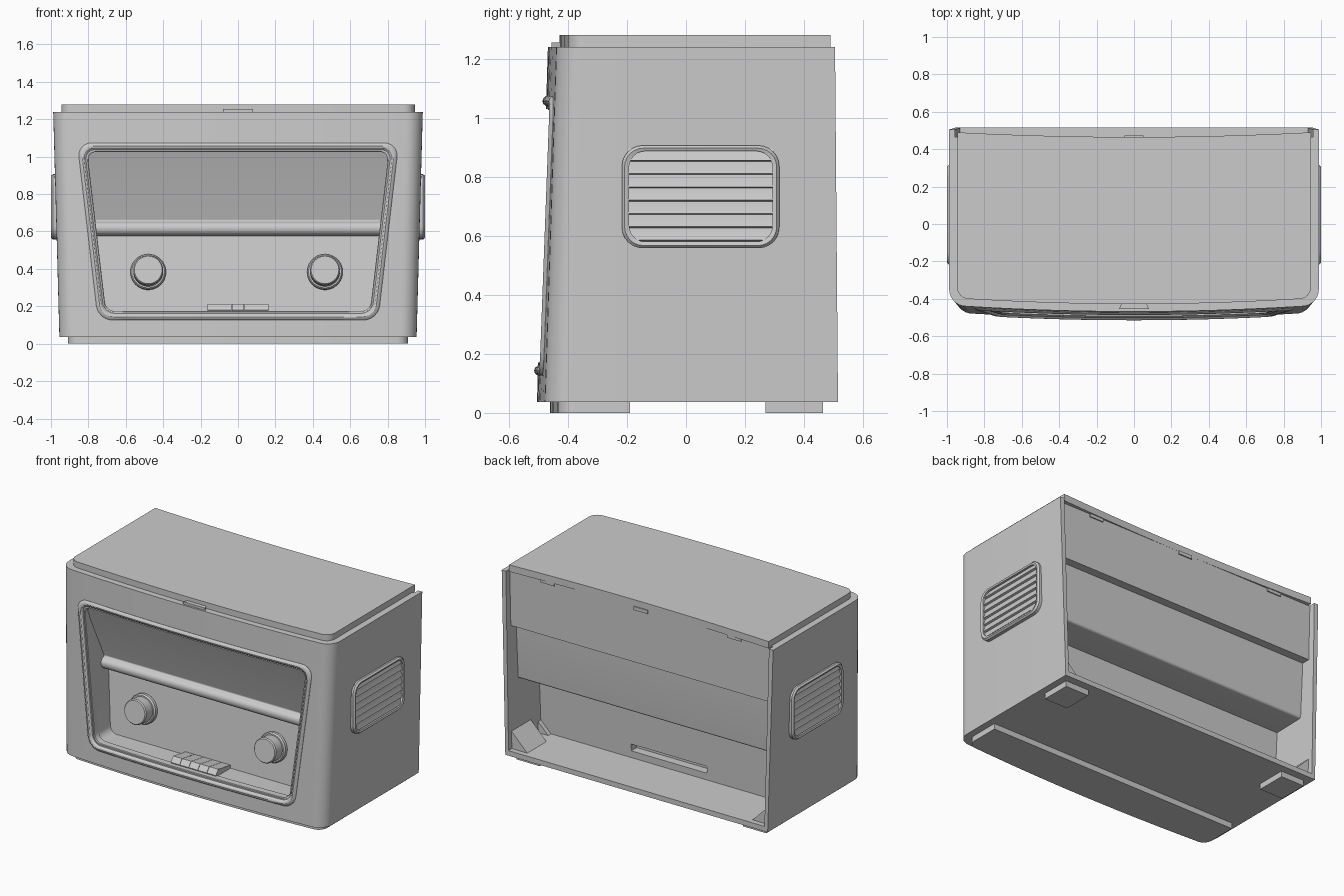
import bpy, bmesh
from math import sin, cos, pi, radians
from mathutils import Vector, Matrix

if "Cube" in bpy.data.objects:
    bpy.data.objects.remove(bpy.data.objects["Cube"])


def smooth(ob):
    bpy.ops.object.select_all(action='DESELECT')
    ob.select_set(True)
    bpy.context.view_layer.objects.active = ob
    bpy.ops.object.shade_smooth_by_angle(angle=radians(32))


def loft(name, rings, wrap=False):
    """Skin a list of equal point rings; cap the ends or wrap round."""
    bm = bmesh.new()
    vs = [[bm.verts.new(p) for p in r] for r in rings]
    n = len(rings[0])
    pairs = list(zip(vs, vs[1:])) + ([(vs[-1], vs[0])] if wrap else [])
    for a, b in pairs:
        for i in range(n):
            j = (i + 1) % n
            bm.faces.new((a[i], a[j], b[j], b[i]))
    if not wrap:
        bm.faces.new(vs[0])
        bm.faces.new(vs[-1])
    bmesh.ops.recalc_face_normals(bm, faces=bm.faces)
    me = bpy.data.meshes.new(name)
    bm.to_mesh(me)
    bm.free()
    ob = bpy.data.objects.new(name, me)
    bpy.context.collection.objects.link(ob)
    smooth(ob)
    return ob


def round_poly(pts, radii, n=6, sub=1):
    """Round polygon corners with arcs; sub splits the straight edges."""
    out = []
    k = len(pts)
    for i in range(k):
        p, a, b = (Vector(pts[j % k]) for j in (i, i - 1, i + 1))
        r = radii[i] if isinstance(radii, (list, tuple)) else radii
        arc = [p]
        if r > 0:
            s, e = p + (a - p).normalized() * r, p + (b - p).normalized() * r
            arc = []
            for t in [q / n for q in range(n + 1)]:
                c0, c1, c2 = (1 - t) ** 2, 1.414 * t * (1 - t), t * t
                arc.append((s * c0 + p * c1 + e * c2) / (c0 + c1 + c2))
        if out:
            q = out[-1]
            out += [q.lerp(arc[0], m / sub) for m in range(1, sub)]
        out += arc
    q = out[-1]
    return out + [q.lerp(out[0], m / sub) for m in range(1, sub)]


def prism_x(name, pts, x0, x1, taper=0):
    """Extrude a (y, z) profile along x, optionally widening with height."""
    return loft(name, [[(x * (1 + taper * z), y, z) for y, z in pts] for x in (x0, x1)])


def box(name, x0, x1, y0, y1, z0, z1):
    return prism_x(name, [(y0, z0), (y1, z0), (y1, z1), (y0, z1)], x0, x1)


def cut(ob, cutter):
    m = ob.modifiers.new("cut", 'BOOLEAN')
    m.operation, m.solver, m.object = 'DIFFERENCE', 'EXACT', cutter
    bpy.context.view_layer.objects.active = ob
    bpy.ops.object.modifier_apply(modifier=m.name)
    bpy.data.objects.remove(cutter)


def front_y(x, z):
    return -.505 + .037 * (z - .04) / 1.2 + .035 * x * x


def plan(w, yf, yb, z, r=.09, dip=0):
    """Cabinet outline at height z: bowed front, round front corners."""
    half = []
    for i in range(9):                       # bowed front, centre to corner
        x = (w - r) * i / 8
        half.append((x, yf + .035 * x * x))
    y0 = half[-1][1]
    for i in range(1, 9):                    # corner arc
        a = pi / 2 * i / 8
        half.append((w - r + r * sin(a), y0 + r * (1 - cos(a))))
    for i in range(6):                       # back edge
        x = w * (1 - i / 5)
        half.append((x, yb - dip * (1 - (x / w) ** 2)))
    left = [(-x, y) for x, y in reversed(half[1:-1])]
    return [(x, y, z) for x, y in half + left]


def trap(i, r, sub=1):
    """Front opening outline (x, z) inset by i."""
    hb, ht, z0, z1 = .745 - .89 * i, .855 - 1.117 * i, .13 + i, 1.07 - i
    return round_poly([(-hb, z0), (hb, z0), (ht, z1), (-ht, z1)], r, 6, sub)


# Cabinet body with front recess and open back
body = loft("cabinet", [plan(.955, -.505, .515, .037), plan(.988, -.468, .505, 1.24)])
hole = trap(.04, .045)
cut(body, loft("front_cutter", [[(x, y, z) for x, z in hole] for y in (-.7, -.2)]))
back = round_poly([(.6, .07), (.6, 1.3), (.465, 1.3), (.465, .87), (.41, .87),
                   (.40, .5), (.185, .495), (.175, .07)], [0, 0, 0, 0, 0, .015, 0, 0])
cut(body, prism_x("back_cutter", back, -.93, .93, .024))
cut(body, box("slot_cutter", -.275, .275, .12, .3, .115, .16))
smooth(body)

# Lid, lid catch and feet
loft("lid", [plan(.945, -.428, .49, z, .06, .025) for z in (1.235, 1.28)])
loft("lid_catch", [[(-.08, -.455, z), (.08, -.455, z), (.065, -.42, z), (-.065, -.42, z)]
                   for z in (1.23, 1.255)])
loft("front_foot", [plan(.91, -.46, -.19, z, .06) for z in (0, .037)])
for s in (-1, 1):
    box("back_foot", s * .74, s * .91, .27, .465, 0, .037)

# Clips under the lid and gussets inside the back
for x in (-.68, 0, .68):
    box("back_clip", x - .05, x + .05, .455, .472, 1.215, 1.238)
for s in (-1, 1):
    for y0, y1, d in ((.28, .48, .13), (.17, .205, .09)):
        tri = [(s * .94, .06), (s * (.94 - d), .06), (s * .94, .06 + d)]
        loft("gusset", [[(x, y, z) for x, z in tri] for y in (y0, y1)])

# Moulded trim around the front opening
trim = [(-.004, .02), (-.004, -.001), (.004, -.01), (.014, -.013), (.023, -.01),
        (.029, -.002), (.044, .008), (.044, .05)]
loft("front_trim", [[(x, front_y(x, z) + d, z) for x, z in trap(i, .075 - .6 * i, 10)]
                    for i, d in trim], wrap=True)

# Sloped dial, rolled bar and control panel in one section
face = round_poly([(-.12, 1.06), (-.445, 1.06), (-.295, .655), (-.335, .642), (-.335, .585),
                   (-.265, .575), (-.315, .14), (-.12, .14)],
                  [0, 0, .01, .022, .03, 0, 0, 0])
prism_x("dial_and_control_panel", face, -.735, .735, .15)

# Knobs, square to the control panel
for x in (-.48, .465):
    m = Matrix.Translation((x, -.287, .382)) @ Matrix.Rotation(radians(83), 4, 'X')
    prof = [(.095, -.02), (.095, .02), (.088, .03), (.08, .03), (.08, .095), (.074, .103)]
    loft("knob", [[m @ Vector((r * cos(a), r * sin(a), h))
                   for a in (2 * pi * k / 40 for k in range(40))] for r, h in prof])

# Push keys
key = [(-.31, .14), (-.455, .14), (-.465, .18), (-.44, .212), (-.40, .205), (-.31, .19)]
for k in range(5):
    x = -.165 + .066 * k
    prism_x("push_key", key, x + .001, x + .065)


def rrect(y0, y1, z0, z1, r, x):
    return [(x, y, z) for y, z in round_poly([(y0, z0), (y1, z0), (y1, z1), (y0, z1)], r)]


# Side grilles: rounded frame with sawtooth louvres
for s in (-1, 1):
    o, i = (-.217, .316, .558, .906, .07), (-.193, .293, .580, .887, .055)
    mid = (-.208, .307, .567, .897, .063)
    loft("grille_frame", [rrect(*o, s * .955), rrect(*o, s * .990), rrect(*mid, s * 1.0),
                          rrect(*i, s * .996), rrect(*i, s * .955)], wrap=True)
    saw = [(.95, .887)]
    for k in range(7):
        z = .895 - .045 * k
        saw += [(.979, z), (.992, z - .039), (.979, z - .043)]
    saw += [(.95, .58)]
    loft("grille_louvres", [[(s * x, y, z) for x, z in saw] for y in (-.195, .295)])
